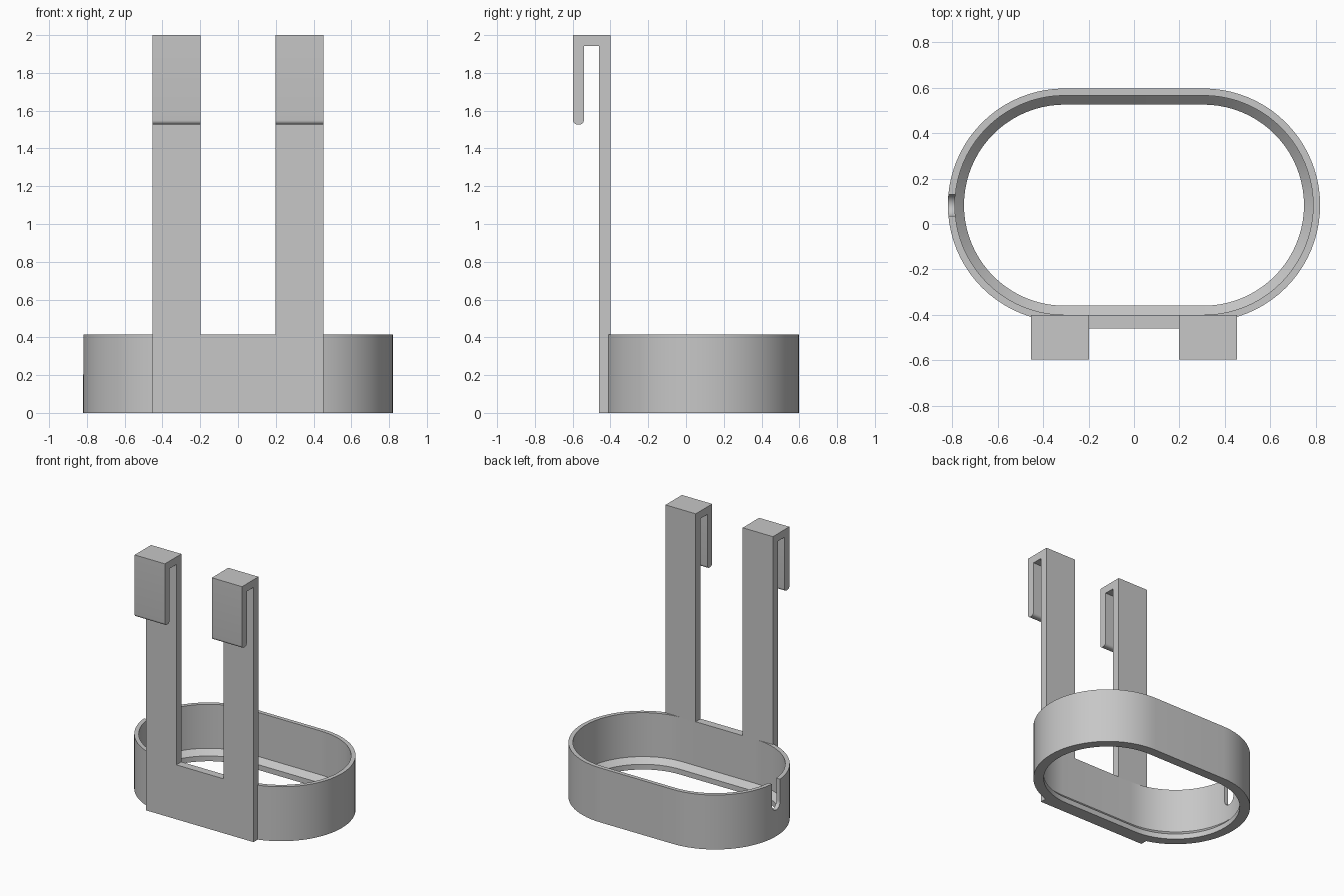
import bpy
import bmesh
from math import sin, cos, pi, radians

if "Cube" in bpy.data.objects:
    bpy.data.objects.remove(bpy.data.objects["Cube"], do_unlink=True)

# Main dimensions
RING_Y = 0.083       # centre of the ring
HALF_STRAIGHT = 0.306
RING_TOP = 0.415
PLATE_FRONT, PLATE_BACK = -0.46, -0.40
STRAP_IN, STRAP_OUT = 0.198, 0.453

grey = bpy.data.materials.new("plain grey")
grey.use_nodes = True
colour = (0.57, 0.57, 0.57, 1)
grey.diffuse_color = colour
grey.node_tree.nodes["Principled BSDF"].inputs["Base Color"].default_value = colour


def make_object(name, bm):
    bmesh.ops.recalc_face_normals(bm, faces=bm.faces)
    mesh = bpy.data.meshes.new(name)
    bm.to_mesh(mesh)
    bm.free()
    mesh.materials.append(grey)
    obj = bpy.data.objects.new(name, mesh)
    bpy.context.collection.objects.link(obj)
    return obj


def activate(obj):
    bpy.ops.object.select_all(action='DESELECT')
    obj.select_set(True)
    bpy.context.view_layer.objects.active = obj


def smooth(obj):
    activate(obj)
    bpy.ops.object.shade_smooth_by_angle(angle=radians(30))


def arc(cy, cz, r, start, end, steps):
    angles = [start + (end - start) * i / steps for i in range(steps + 1)]
    return [(cy + r * cos(a), cz + r * sin(a)) for a in angles]


def extrude_x(name, profile, x0, x1):
    """Solid from a (y, z) outline stretched between two x positions."""
    bm = bmesh.new()
    face = bm.faces.new([bm.verts.new((x0, y, z)) for y, z in profile])
    moved = bmesh.ops.extrude_face_region(bm, geom=[face])["geom"]
    verts = [g for g in moved if isinstance(g, bmesh.types.BMVert)]
    bmesh.ops.translate(bm, vec=(x1 - x0, 0, 0), verts=verts)
    return make_object(name, bm)


def stadium(bm, r, z, steps=40):
    right = arc(HALF_STRAIGHT, RING_Y, r, -pi / 2, pi / 2, steps)
    left = arc(-HALF_STRAIGHT, RING_Y, r, pi / 2, 3 * pi / 2, steps)
    return [bm.verts.new((x, y, z)) for x, y in right + left]


# Oval ring with a sloped inner ledge at the bottom
bm = bmesh.new()
section = [(0.514, 0), (0.514, RING_TOP), (0.483, RING_TOP),
           (0.483, 0.08), (0.443, 0.04), (0.443, 0)]
loops = [stadium(bm, r, z) for r, z in section]
for a, b in zip(loops, loops[1:] + loops[:1]):
    for i in range(len(a)):
        j = (i + 1) % len(a)
        bm.faces.new((a[i], a[j], b[j], b[i]))
ring = make_object("oval_ring", bm)

# Round-bottomed notch in the ring's end
half = 0.048
outline = arc(RING_Y, 0.2 + half, half, pi, 2 * pi, 16)
outline += [(RING_Y + half, 0.6), (RING_Y - half, 0.6)]
cutter = extrude_x("notch_cutter", outline, -0.95, -0.65)
cutter.hide_render = True
notch = ring.modifiers.new("notch", 'BOOLEAN')
notch.operation = 'DIFFERENCE'
notch.solver = 'EXACT'
notch.object = cutter
activate(ring)
bpy.ops.object.modifier_apply(modifier=notch.name)
bpy.data.objects.remove(cutter, do_unlink=True)
smooth(ring)

# Base plate across the front of the ring
extrude_x("base_plate",
          [(PLATE_FRONT, 0), (PLATE_BACK - 0.005, 0),
           (PLATE_BACK - 0.005, RING_TOP), (PLATE_FRONT, RING_TOP)],
          -STRAP_OUT, STRAP_OUT)

# Two upright straps that fold forward into hooks
tip, r = 1.527, 0.022
hook_front, hook_back = -0.598, -0.541
strap = [(PLATE_BACK, RING_TOP - 0.005), (PLATE_BACK, 2), (hook_front, 2)]
strap += arc(hook_front + r, tip + r, r, pi, 1.5 * pi, 6)
strap += arc(hook_back - r, tip + r, r, 1.5 * pi, 2 * pi, 6)
strap += [(hook_back, 1.942), (PLATE_FRONT, 1.942), (PLATE_FRONT, RING_TOP - 0.005)]
for name, side in (("left_hook_strap", 1), ("right_hook_strap", -1)):
    smooth(extrude_x(name, strap, side * STRAP_IN, side * STRAP_OUT))
